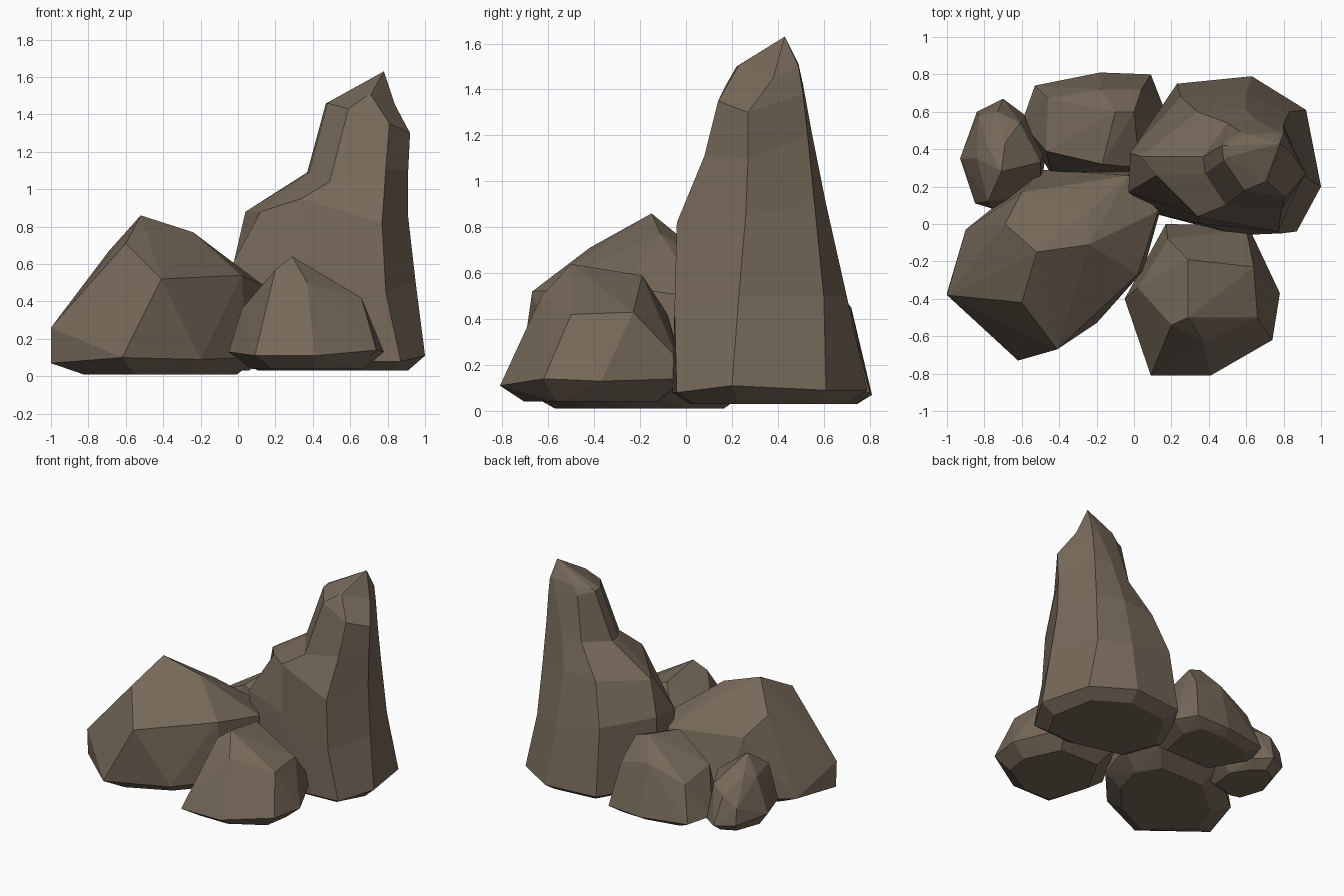
import bpy, bmesh, math
from mathutils import Vector

stone = bpy.data.materials.new("brown stone")
stone.diffuse_color = (0.18, 0.14, 0.10, 1)


def finish(bm, name):
    bmesh.ops.recalc_face_normals(bm, faces=bm.faces)
    me = bpy.data.meshes.new(name)
    bm.to_mesh(me)
    bm.free()
    me.materials.append(stone)
    bpy.context.collection.objects.link(bpy.data.objects.new(name, me))


def underside(base, low, inset=0.72):
    # the base ring pulled inwards and down, as the stone's bevelled foot
    c = sum((Vector(p) for p in base), Vector()) / len(base)
    return [Vector((c.x + (p[0] - c.x) * inset, c.y + (p[1] - c.y) * inset, low)) for p in base]


def boulder(name, base, upper, low):
    # faceted boulder: convex hull of foot, base ring and upper corners
    bm = bmesh.new()
    for p in list(base) + list(upper) + underside(base, low):
        bm.verts.new(p)
    bmesh.ops.convex_hull(bm, input=bm.verts)
    bmesh.ops.delete(bm, geom=[v for v in bm.verts if not v.link_faces], context='VERTS')
    bmesh.ops.dissolve_limit(bm, angle_limit=math.radians(2), verts=bm.verts, edges=bm.edges)
    finish(bm, name)


def spire(name, base, rings, tip, low):
    # faceted spire: rings of corners joined by side faces, closed to a tip
    bm = bmesh.new()
    loops = [[bm.verts.new(p) for p in r] for r in [underside(base, low, 0.8), base] + rings]
    n = len(base)
    for a, b in zip(loops, loops[1:]):
        for i in range(n):
            j = (i + 1) % n
            bm.faces.new((a[i], a[j], b[j], b[i]))
    bm.faces.new(loops[0][::-1])
    t = bm.verts.new(tip)
    for i in range(n):
        bm.faces.new((loops[-1][i], loops[-1][(i + 1) % n], t))
    finish(bm, name)


# large boulder, front left
boulder("large_boulder",
        [(-1, -.37, .07), (-.62, -.73, .10), (-.2, -.53, .09), (.05, -.25, .1),
         (.14, .07, .12), (0, .29, .1), (-.5, .29, .1), (-.9, -.03, .08)],
        [(-.52, -.15, .86), (-.24, -.11, .77), (-.6, -.42, .71), (-.41, -.67, .52),
         (-1, -.38, .26), (.02, -.27, .54), (.13, .07, .49), (-.24, .07, .68),
         (-.69, 0, .67), (-.6, .17, .54), (-.03, .26, .5)], .01)

# small boulder, front right
boulder("front_boulder",
        [(.09, -.81, .11), (.41, -.81, .11), (.74, -.62, .14), (.78, -.37, .13),
         (.61, -.01, .14), (.17, 0, .14), (-.05, -.4, .13)],
        [(.29, -.5, .64), (.37, -.63, .5), (.2, -.54, .57), (.66, -.5, .42),
         (.64, -.23, .43), (.29, -.19, .59), (.18, -.08, .42), (.02, -.34, .36),
         (.6, -.03, .22)], .04)

# boulder at the back
boulder("back_boulder",
        [(-.53, .74, .08), (-.18, .81, .07), (.09, .8, .08), (.16, .62, .1),
         (.08, .27, .1), (-.44, .26, .1), (-.6, .54, .09)],
        [(-.17, .32, .55), (-.1, .6, .6), (0, .6, .57), (-.47, .39, .39), (.03, .3, .45),
         (-.46, .67, .34), (-.18, .72, .45), (.04, .72, .4)], .03)

# small stone, far left
boulder("side_stone",
        [(-.93, .35, .12), (-.84, .6, .1), (-.7, .67, .09), (-.58, .58, .08),
         (-.47, .4, .1), (-.5, .15, .1), (-.75, .08, .1), (-.85, .11, .12)],
        [(-.71, .28, .5), (-.69, .43, .45), (-.79, .43, .41), (-.78, .12, .38),
         (-.84, .35, .38), (-.61, .54, .34), (-.73, .6, .3), (-.5, .33, .34),
         (-.83, .58, .22)], .03)

# tall spire, back right
spire("tall_spire",
      [(.13, .05, .08), (.55, -.06, .08), (.87, -.04, .08), (1, .2, .11),
       (.92, .61, .09), (.63, .79, .09), (.23, .75, .09), (0, .36, .09)],
      [[(-.03, .17, .6), (.37, 0, .6), (.79, -.05, .45), (.95, .23, .5),
        (.83, .6, .5), (.6, .7, .5), (.25, .68, .58), (-.02, .38, .62)],
       [(.12, .26, .88), (.34, .04, .95), (.77, -.04, .82), (.91, .26, .85),
        (.81, .56, .9), (.6, .61, .9), (.34, .6, .88), (.04, .36, .88)],
       [(.38, .27, 1.09), (.49, .1, 1.04), (.79, .08, 1.11), (.91, .27, 1.1),
        (.8, .53, 1.2), (.66, .55, 1.2), (.5, .54, 1.11), (.37, .36, 1.09)],
       [(.48, .34, 1.46), (.59, .18, 1.43), (.81, .14, 1.35), (.92, .27, 1.3),
        (.8, .51, 1.38), (.74, .51, 1.42), (.57, .49, 1.43), (.47, .42, 1.46)],
       [(.5, .36, 1.475), (.69, .22, 1.5), (.71, .23, 1.505), (.84, .38, 1.45),
        (.8, .49, 1.5), (.76, .49, 1.51), (.6, .48, 1.49), (.5, .42, 1.475)]],
      (.78, .43, 1.63), .03)
